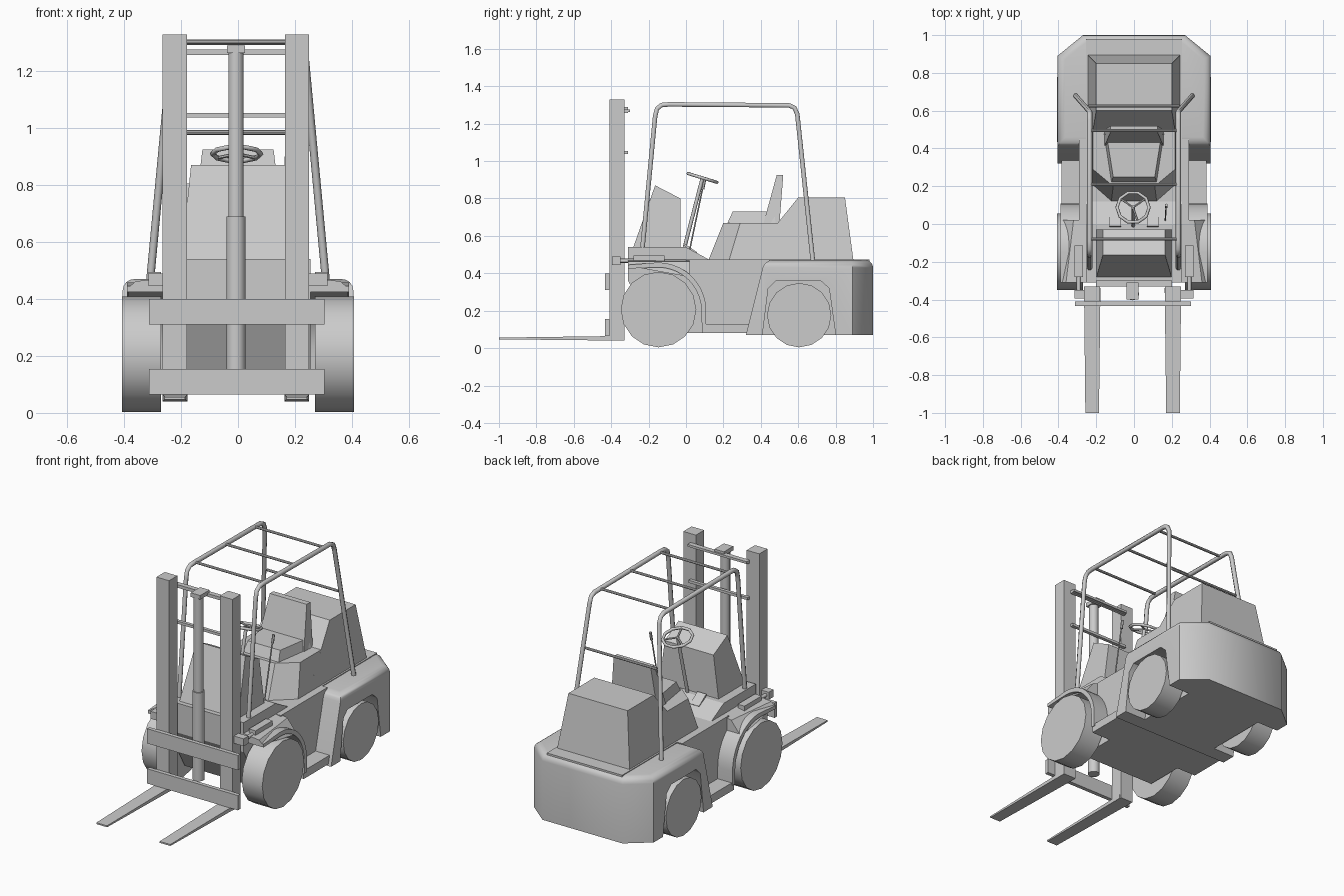
import bpy, bmesh, math
from mathutils import Vector

if "Cube" in bpy.data.objects:
    bpy.data.objects.remove(bpy.data.objects["Cube"], do_unlink=True)

grey = bpy.data.materials.new("plain grey")
grey.use_nodes = True
COLOUR = (0.6, 0.6, 0.6, 1)
grey.diffuse_color = COLOUR
grey.node_tree.nodes["Principled BSDF"].inputs["Base Color"].default_value = COLOUR


def finish(name, bm, smooth=False):
    bmesh.ops.recalc_face_normals(bm, faces=bm.faces)
    mesh = bpy.data.meshes.new(name)
    bm.to_mesh(mesh)
    bm.free()
    mesh.materials.append(grey)
    ob = bpy.data.objects.new(name, mesh)
    bpy.context.collection.objects.link(ob)
    if smooth:
        activate(ob)
        bpy.ops.object.shade_smooth_by_angle(angle=math.radians(40))
    return ob


def activate(ob):
    bpy.ops.object.select_all(action='DESELECT')
    ob.select_set(True)
    bpy.context.view_layer.objects.active = ob


def loft_mesh(a, b):
    bm = bmesh.new()
    va, vb = [bm.verts.new(p) for p in a], [bm.verts.new(p) for p in b]
    bm.faces.new(va)
    bm.faces.new(vb)
    n = len(va)
    for i in range(n):
        j = (i + 1) % n
        bm.faces.new((va[i], va[j], vb[j], vb[i]))
    return bm


def loft(name, a, b, smooth=False):
    return finish(name, loft_mesh(a, b), smooth)


def extrude_x(name, profile, x0, x1, smooth=False):
    return loft(name, [(x0, y, z) for y, z in profile], [(x1, y, z) for y, z in profile], smooth)


def box(name, x0, x1, y0, y1, z0, z1):
    return extrude_x(name, [(y0, z0), (y1, z0), (y1, z1), (y0, z1)], x0, x1)


def taper(name, low, z0, high, z1, smooth=False):
    """Join two mirrored plan outlines, given as (half width, y) from front to back."""
    def ring(pts, z):
        return [(x, y, z) for x, y in pts] + [(-x, y, z) for x, y in reversed(pts)]
    return loft(name, ring(low, z0), ring(high, z1), smooth)


def rod(name, p, q, r, sides=10):
    p, q = Vector(p), Vector(q)
    bm = bmesh.new()
    bmesh.ops.create_cone(bm, cap_ends=True, segments=sides, radius1=r, radius2=r, depth=(q - p).length)
    turn = Vector((0, 0, 1)).rotation_difference(q - p)
    bmesh.ops.transform(bm, matrix=turn.to_matrix().to_4x4(), verts=bm.verts)
    bmesh.ops.translate(bm, vec=(p + q) / 2, verts=bm.verts)
    return finish(name, bm, True)


def tube(name, pts, r, closed=False):
    curve = bpy.data.curves.new(name, 'CURVE')
    curve.dimensions = '3D'
    curve.bevel_depth = r
    curve.bevel_resolution = 1
    curve.use_fill_caps = True
    sp = curve.splines.new('POLY')
    sp.points.add(len(pts) - 1)
    for point, co in zip(sp.points, pts):
        point.co = (*co, 1)
    sp.use_cyclic_u = closed
    sp.use_smooth = True
    curve.materials.append(grey)
    ob = bpy.data.objects.new(name, curve)
    bpy.context.collection.objects.link(ob)
    return ob


# chassis with bonnet step and sloping floor
extrude_x("chassis", [(-0.31, 0.36), (-0.15, 0.08), (0.98, 0.08), (0.98, 0.475), (0.12, 0.475),
                      (0.0, 0.54), (-0.31, 0.54)], -0.255, 0.255)

# rear counterweight with rounded top and wheel arches
bm = loft_mesh(*[[(x, y, z) for x, y in ((-0.405, f), (-0.405, 0.89), (-0.27, 1.0),
                                         (0.27, 1.0), (0.405, 0.89), (0.405, f))]
                 for z, f in ((0.07, 0.32), (0.47, 0.42))])
rim = [e for e in bm.edges if all(v.co.z > 0.4 for v in e.verts)]
bmesh.ops.bevel(bm, geom=rim, offset=0.04, segments=4, profile=0.5, affect='EDGES')
weight = finish("counterweight", bm)
ARCH = [(0.40, 0.0), (0.44, 0.32), (0.48, 0.36), (0.72, 0.36), (0.765, 0.32), (0.81, 0.0)]
for s in (-1, 1):
    cutter = extrude_x("arch_cutter", ARCH, s * 0.26, s * 0.5)
    cutter.hide_render = True
    activate(weight)
    mod = weight.modifiers.new("arch", 'BOOLEAN')
    mod.operation = 'DIFFERENCE'
    mod.object = cutter
    bpy.ops.object.modifier_apply(modifier=mod.name)
    bpy.data.objects.remove(cutter, do_unlink=True)
activate(weight)
bpy.ops.object.shade_smooth_by_angle(angle=math.radians(45))

# dashboard, seat base and engine cover
taper("dashboard", [(0.2, -0.285), (0.2, -0.03)], 0.53, [(0.165, -0.165), (0.165, -0.03)], 0.80)
bpy.data.objects["dashboard"].data.vertices.foreach_get
for v in bpy.data.objects["dashboard"].data.vertices:
    if v.co.z > 0.7 and v.co.y < -0.1:
        v.co.z = 0.87
taper("seat_base", [(0.12, 0.12), (0.245, 0.23), (0.245, 0.80)], 0.47,
      [(0.11, 0.20), (0.218, 0.29), (0.218, 0.78)], 0.67)
taper("engine_cover", [(0.245, 0.33), (0.245, 0.895)], 0.47, [(0.2, 0.60), (0.2, 0.85)], 0.805)

# seat
taper("seat_cushion", [(0.12, 0.22), (0.16, 0.48)], 0.665, [(0.11, 0.25), (0.145, 0.47)], 0.73)
taper("seat_back", [(0.155, 0.415), (0.155, 0.50)], 0.67, [(0.125, 0.485), (0.125, 0.52)], 0.925)

# steering wheel, column, levers and pedals
hub = Vector((-0.005, 0.088, 0.91))
along, across = Vector((0, 0.957, -0.29)), Vector((1, 0, 0))
ring = [hub + 0.085 * (math.cos(t) * across + math.sin(t) * along)
        for t in (math.tau * i / 10 for i in range(10))]
tube("steering_wheel", ring, 0.009, True)
for i in (1, 4, 8):
    rod("wheel_spoke", hub, ring[i], 0.006, 6)
rod("steering_column", (-0.005, -0.01, 0.53), hub, 0.01)
rod("control_lever", (0.165, 0.01, 0.48), (0.17, 0.09, 0.86), 0.004, 6)
rod("lever_grip", (0.17, 0.09, 0.85), (0.171, 0.1, 0.9), 0.008, 6)
for s in (-1, 1):
    extrude_x("pedal", [(-0.01, 0.56), (0.06, 0.512), (0.055, 0.505), (-0.015, 0.55)], s * 0.07, s * 0.13)

# wheels, front fenders, steps and overhead guard
GUARD = [(-0.24, 0.46), (-0.165, 1.24), (-0.155, 1.28), (-0.13, 1.3), (-0.09, 1.303),
         (0.55, 1.298), (0.58, 1.285), (0.595, 1.25), (0.68, 0.45)]
angles = [math.radians(90 - 9 * i) for i in range(11)]


def arc(r):
    return [(-0.15 + r * math.cos(t), 0.2 + r * math.sin(t)) for t in angles]


fender = ([(-0.31, 0.445)] + arc(0.258) + [(0.108, 0.115), (0.085, 0.115)]
          + list(reversed(arc(0.232))) + [(-0.31, 0.425)])
for s, side in ((1, "left"), (-1, "right")):
    for end, y, r in (("front", -0.147, 0.202), ("rear", 0.605, 0.172)):
        rod(f"{end}_{side}_wheel", (s * 0.27, y, r + 0.004), (s * 0.408, y, r + 0.004), r, 16)
    extrude_x(f"{side}_fender", fender, s * 0.25, s * 0.39, True)
    # sloped shoulder above fender
    loft(f"{side}_shoulder", [(s * x, -0.31, z) for x, z in ((0.25, 0.44), (0.385, 0.44), (0.36, 0.462), (0.25, 0.475))],
         [(s * x, 0.02, z) for x, z in ((0.25, 0.38), (0.385, 0.38), (0.32, 0.462), (0.25, 0.475))])
    taper_side = [(0.0, 0.40), (0.0, 0.475), (0.45, 0.475), (0.37, 0.1), (0.09, 0.1), (0.09, 0.25)]
    extrude_x(f"{side}_side_panel", taper_side, s * 0.24, s * 0.29)
    box(f"{side}_step", s * 0.25, s * 0.385, 0.085, 0.36, 0.08, 0.13)
    path = [(s * (0.235 if i < 8 else 0.31), y, z) for i, (y, z) in enumerate(GUARD)]
    tube(f"{side}_guard_rail", path, 0.014)
    # tilt cylinder with rod and mast bracket
    box(f"{side}_tilt_cylinder", s * 0.27, s * 0.315, -0.28, -0.115, 0.437, 0.495)
    rod(f"{side}_tilt_rod", (s * 0.293, -0.38, 0.467), (s * 0.293, -0.27, 0.467), 0.011)
    box(f"{side}_tilt_bracket", s * 0.245, s * 0.315, -0.395, -0.35, 0.445, 0.49)

for y, z in ((-0.08, 1.303), (0.21, 1.303), (0.495, 1.3), (0.625, 0.985)):
    rod("guard_crossbar", (-0.24, y, z), (0.24, y, z), 0.008, 8)

# mast rails and forks
MID = -0.0075
for s, side in ((1, "left"), (-1, "right")):
    box(f"{side}_mast_rail", MID + s * 0.172, MID + s * 0.257, -0.41, -0.33, 0.04, 1.33)
    loft(f"{side}_fork",
         [(MID + s * x, -0.34, z) for x, z in ((0.17, 0.04), (0.257, 0.04), (0.257, 0.065), (0.17, 0.065))],
         [(MID + s * x, -1.0, z) for x, z in ((0.178, 0.047), (0.25, 0.047), (0.25, 0.056), (0.178, 0.056))])

# mast crossbars, lift cylinder and carriage plates
for z in (1.265, 1.045):
    box("mast_crossbar", -0.2, 0.2, -0.33, -0.31, z - 0.008, z + 0.008)
box("top_bracket", -0.2, 0.2, -0.33, -0.30, 1.262, 1.276)
rod("lift_cylinder", (MID, -0.37, 0.15), (MID, -0.37, 0.69), 0.034, 14)
rod("lift_piston", (MID, -0.37, 0.68), (MID, -0.37, 1.28), 0.027, 14)
box("piston_head", MID - 0.032, MID + 0.032, -0.4, -0.31, 1.265, 1.29)
for z in (0.065, 0.31):
    box("carriage_plate", -0.312, 0.303, -0.434, -0.41, z, z + 0.09)
